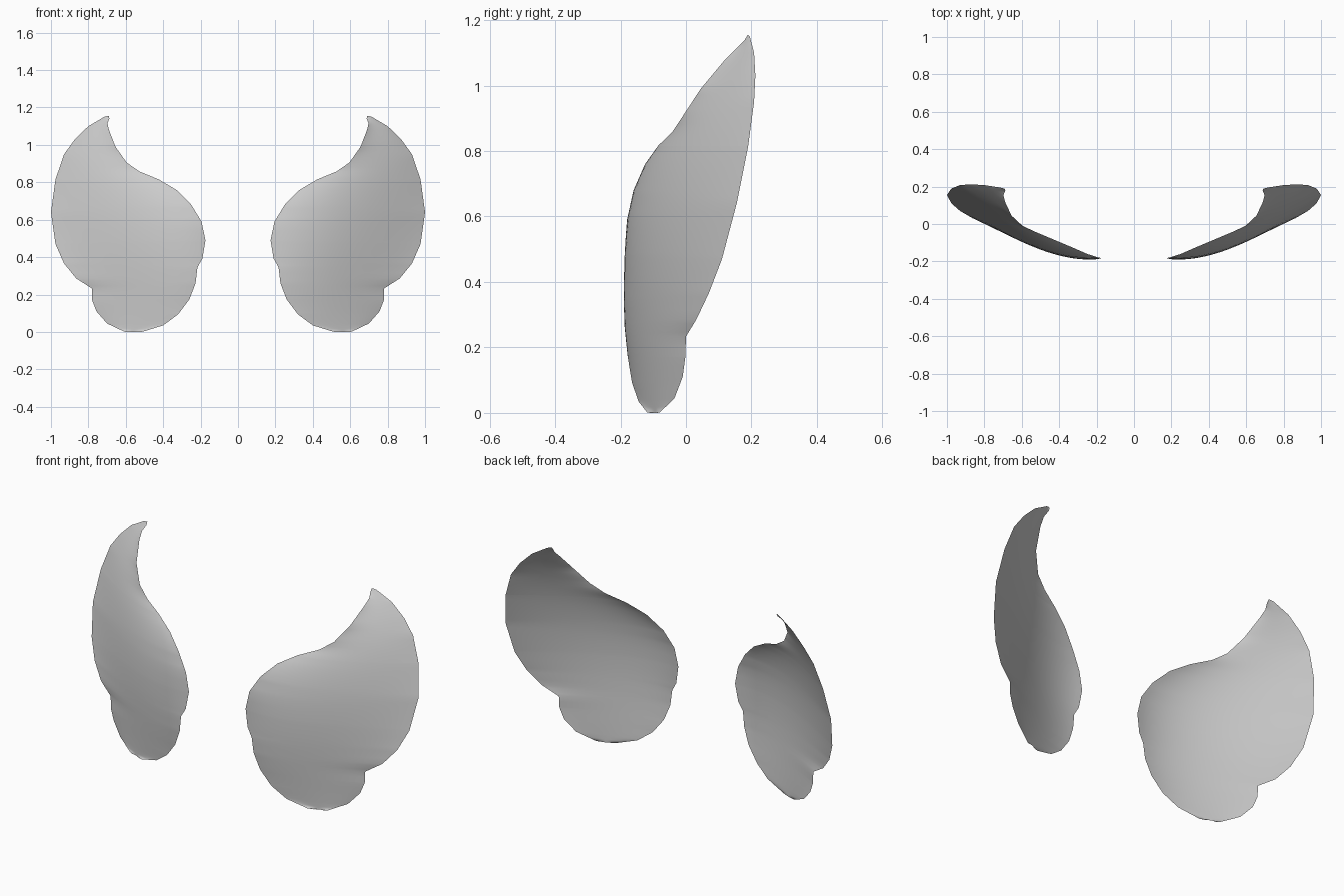
import bpy, bmesh

if "Cube" in bpy.data.objects:
    bpy.data.objects.remove(bpy.data.objects["Cube"])

# Rim of the right-hand shell as x, depth y, z, bottom to tip
INNER = [
    (.54, -.107, .0), (.51, -.118, .001), (.40, -.145, .035), (.32, -.165, .094), (.26, -.178, .174),
    (.227, -.187, .26), (.217, -.19, .345), (.19, -.187, .393), (.174, -.182, .49),
    (.195, -.178, .59), (.25, -.16, .68), (.33, -.125, .76), (.425, -.085, .816),
    (.527, -.042, .858), (.596, -.01, .906), (.655, .045, .99), (.69, .12, 1.08),
    (.698, .155, 1.115), (.688, .18, 1.14), (.69, .19, 1.155)]
OUTER = [
    (.59, -.09, .0), (.607, -.08, .001), (.70, -.035, .045), (.757, -.01, .11), (.78, -.002, .17),
    (.782, .0, .233), (.865, .032, .286), (.93, .07, .366), (.976, .11, .47),
    (1.0, .155, .64), (.976, .19, .815), (.93, .208, .95), (.872, .212, 1.03),
    (.80, .208, 1.10), (.715, .195, 1.15), (.695, .19, 1.155)]
# A few depths inside the rim
MIDDLE = [(.23, -.21, .48), (.37, -.178, .42), (.5, -.138, .38), (.58, -.105, .35),
          (.66, -.06, .48), (.8, .005, .40)]


def terms(x, z):
    u, v = x - .6, z - .55
    return [u ** i * v ** j for i in range(4) for j in range(4 - i)]


def fit(points):
    """Least-squares cubic depth surface through the given points."""
    rows = [terms(x, z) for x, _, z in points]
    n = len(rows[0])
    m = [[sum(r[i] * r[j] for r in rows) for j in range(n)]
         + [sum(r[i] * p[1] for r, p in zip(rows, points))] for i in range(n)]
    for i in range(n):
        k = max(range(i, n), key=lambda r: abs(m[r][i]))
        m[i], m[k] = m[k], m[i]
        for r in range(n):
            if r != i:
                f = m[r][i] / m[i][i]
                m[r] = [a - f * b for a, b in zip(m[r], m[i])]
    return [m[i][n] / m[i][i] for i in range(n)]


COEFFS = fit(INNER + OUTER + MIDDLE * 2)


def depth(x, z):
    return sum(c * t for c, t in zip(COEFFS, terms(x, z)))


def along(chain, z):
    """x and y of a rim chain at height z."""
    for a, b in zip(chain, chain[1:]):
        if z <= b[2]:
            t = (z - a[2]) / (b[2] - a[2])
            return a[0] + t * (b[0] - a[0]), a[1] + t * (b[1] - a[1])
    return chain[-1][:2]


# Horizontal rows of points from the inner to the outer rim
COLS = 28
heights = sorted({p[2] for p in INNER + OUTER})
heights = sorted(heights + [(a + b) / 2 for a, b in zip(heights, heights[1:])])
bm = bmesh.new()
grid = []
for z in heights:
    (xa, ya), (xb, yb) = along(INNER, z), along(OUTER, z)
    ra, rb = ya - depth(xa, z), yb - depth(xb, z)
    row = []
    for k in range(COLS + 1):
        s = k / COLS
        x = xa + s * (xb - xa)
        row.append(bm.verts.new((x, depth(x, z) + ra * (1 - s) ** 5 + rb * s ** 5, z)))
    grid.append(row)
for a, b in zip(grid, grid[1:]):
    for k in range(COLS):
        bm.faces.new((a[k], a[k + 1], b[k + 1], b[k]))

mesh = bpy.data.meshes.new("curved_shells")
bm.to_mesh(mesh)
bm.free()
for f in mesh.polygons:
    f.use_smooth = True
shells = bpy.data.objects.new("curved_shells", mesh)
bpy.context.collection.objects.link(shells)

# Matching shell on the other side
mirror = shells.modifiers.new("mirror", 'MIRROR')
mirror.use_axis[0] = True
mirror.use_mirror_merge = False
